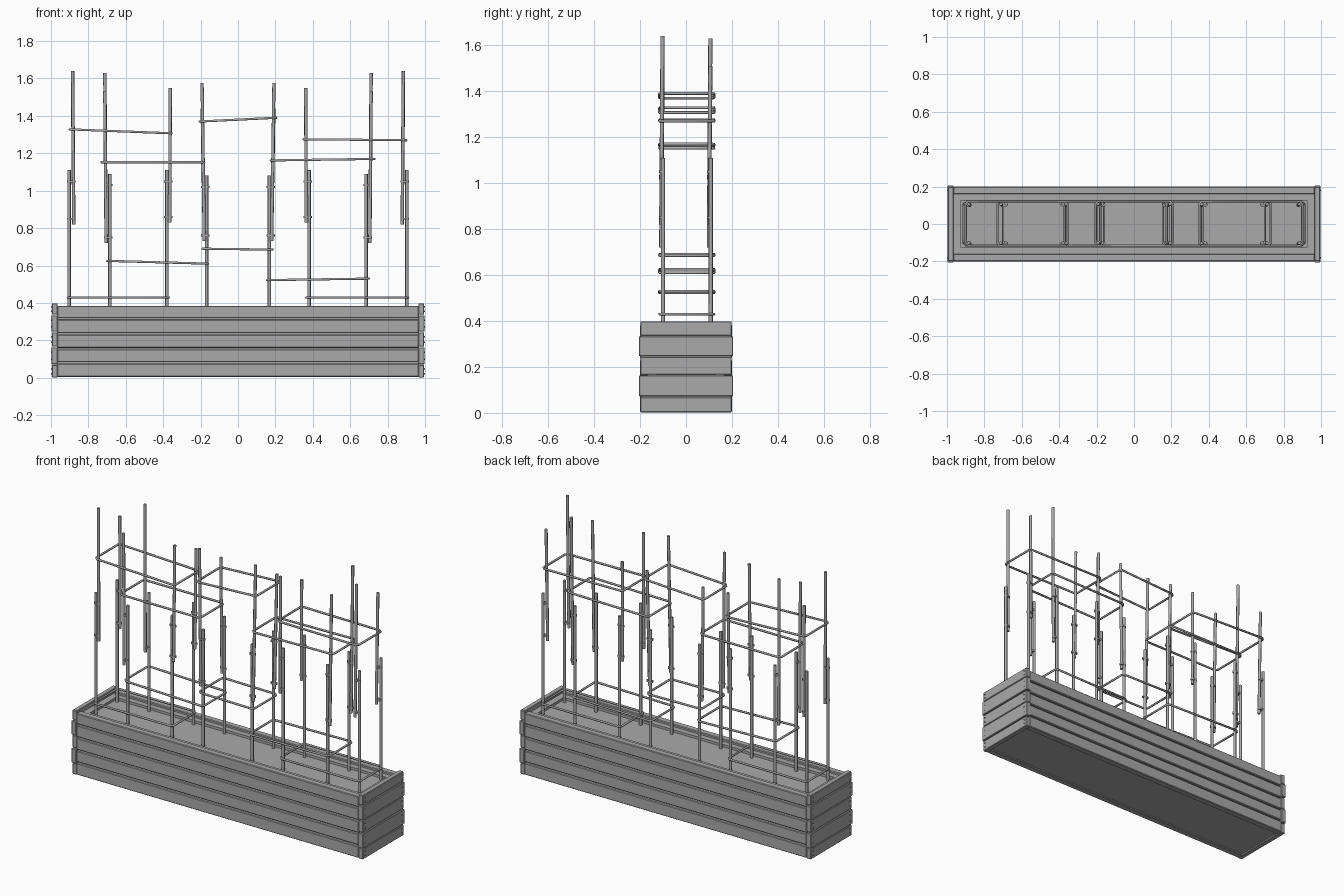
import bpy
import bmesh
from math import pi
from mathutils import Vector

if "Cube" in bpy.data.objects:
    bpy.data.objects.remove(bpy.data.objects["Cube"])

# One plain grey for the whole model
grey = bpy.data.materials.new("plain_grey")
grey.use_nodes = True
colour = (0.4, 0.4, 0.4, 1)
grey.diffuse_color = colour
grey.node_tree.nodes["Principled BSDF"].inputs["Base Color"].default_value = colour


def finish(name, bm):
    mesh = bpy.data.meshes.new(name)
    bm.to_mesh(mesh)
    bm.free()
    mesh.materials.append(grey)
    obj = bpy.data.objects.new(name, mesh)
    bpy.context.collection.objects.link(obj)
    return obj


def box(name, low, high, bevel=0.0):
    low, high = Vector(low), Vector(high)
    bm = bmesh.new()
    bmesh.ops.create_cube(bm, size=1)
    for v in bm.verts:
        v.co = (low + high) / 2 + v.co * (high - low)
    obj = finish(name, bm)
    if bevel:
        mod = obj.modifiers.new("soft_edges", 'BEVEL')
        mod.width = bevel
        mod.segments = 1
    return obj


def rod(name, start, end, radius, sides=8):
    start, end = Vector(start), Vector(end)
    axis = end - start
    bm = bmesh.new()
    bmesh.ops.create_cone(bm, cap_ends=True, segments=sides, radius1=radius,
                          radius2=radius, depth=axis.length)
    turn = axis.to_track_quat('Z', 'Y')
    for v in bm.verts:
        v.co = (start + end) / 2 + turn @ v.co
    for f in bm.faces:
        f.smooth = len(f.verts) == 4
    return finish(name, bm)


def hoop(name, x0, x1, z0, z1):
    """Closed wire rectangle with clipped corners, tilted along x."""
    y0, y1, c = -0.115, 0.122, 0.014
    plan = [(x0 + c, y0), (x1 - c, y0), (x1, y0 + c), (x1, y1 - c),
            (x1 - c, y1), (x0 + c, y1), (x0, y1 - c), (x0, y0 + c)]
    curve = bpy.data.curves.new(name, 'CURVE')
    curve.dimensions = '3D'
    curve.bevel_depth = 0.0065
    curve.bevel_resolution = 1
    line = curve.splines.new('POLY')
    line.points.add(len(plan) - 1)
    line.use_cyclic_u = True
    for point, (x, y) in zip(line.points, plan):
        point.co = (x, y, z0 + (z1 - z0) * (x - x0) / (x1 - x0), 1)
    curve.materials.append(grey)
    obj = bpy.data.objects.new(name, curve)
    bpy.context.collection.objects.link(obj)


# Long planks on the front and back
levels = [0, 0.08, 0.156, 0.235, 0.315, 0.388]
for side, label in ((-1, "front"), (1, "back")):
    for i in range(5):
        ys = sorted((side * 0.16, side * 0.2))
        box(f"{label}_plank_{i + 1}", (-0.967, ys[0], levels[i] + 0.004),
            (0.967, ys[1], levels[i + 1] - 0.004), 0.004)

# Short end planks, every second one slightly wider, with nails
end_levels = [0, 0.07, 0.165, 0.245, 0.335, 0.4]
for side, label in ((1, "left"), (-1, "right")):
    for i in range(5):
        wide = 0.205 if i % 2 else 0.199
        low, high = end_levels[i] + 0.002, end_levels[i + 1] - 0.002
        xs = sorted((side * 0.965, side * (0.998 if i % 2 else 0.995)))
        box(f"{label}_end_plank_{i + 1}", (xs[0], -wide, low), (xs[1], wide, high), 0.003)
        for y in (-0.18, 0.18):
            for t in (0.3, 0.7):
                z = low + (high - low) * t
                rod(f"{label}_nail", (side * 0.99, y, z), (side * 1.0, y, z), 0.004, 6)

# Inner lining, floor and soil
for side, label in ((-1, "front"), (1, "back")):
    ys = sorted((side * 0.126, side * 0.165))
    box(f"{label}_lining", (-0.967, ys[0], 0.015), (0.967, ys[1], 0.37))
for side, label in ((1, "left"), (-1, "right")):
    xs = sorted((side * 0.925, side * 0.968))
    box(f"{label}_lining", (xs[0], -0.13, 0.015), (xs[1], 0.13, 0.37))
box("floor", (-0.967, -0.165, 0.012), (0.967, 0.165, 0.04))
box("soil", (-0.93, -0.13, 0.04), (0.93, 0.13, 0.355))

# Stakes per column: lower x, upper foot x, upper top x,
# lower top z, upper foot z, front top z, back top z
columns = [(0.903, 0.878, 0.884, 1.11, 0.82, 1.64, 1.51),
           (0.685, 0.705, 0.712, 1.09, 0.72, 1.53, 1.63),
           (0.380, 0.365, 0.362, 1.11, 0.83, 1.55, 1.45),
           (0.168, 0.180, 0.192, 1.08, 0.73, 1.575, 1.44)]
for side in (-1, 1):
    for lower, foot, top, joint, start, front_top, back_top in columns:
        for y, height, label in ((-0.1, front_top, "front"), (0.108, back_top, "back")):
            rod(f"{label}_lower_stake", (side * lower, y, 0.34),
                (side * lower, y, joint), 0.009)
            rod(f"{label}_upper_stake", (side * foot, y - 0.008, start),
                (side * top, y - 0.002, height), 0.009)
            # Ties binding the overlapping stakes
            middle = side * (lower + foot) / 2
            for z in (start + 0.03, joint - 0.06):
                tie = rod(f"{label}_stake_tie", (0, 0, -0.005), (0, 0, 0.005), 0.013)
                tie.scale.x = 1.75
                tie.location = (middle, y - 0.004, z)

# Wire hoops around the stakes: x range, then height at each end
hoops = [(-0.91, -0.37, 0.43, 0.43), (-0.70, -0.16, 0.625, 0.61),
         (-0.19, 0.185, 0.69, 0.685), (0.155, 0.70, 0.522, 0.53),
         (0.365, 0.91, 0.43, 0.43), (-0.90, -0.355, 1.328, 1.307),
         (-0.73, -0.18, 1.152, 1.152), (-0.205, 0.205, 1.37, 1.39),
         (0.175, 0.73, 1.162, 1.17), (0.35, 0.90, 1.275, 1.27)]
for i, values in enumerate(hoops):
    hoop(f"wire_hoop_{i + 1}", *values)
